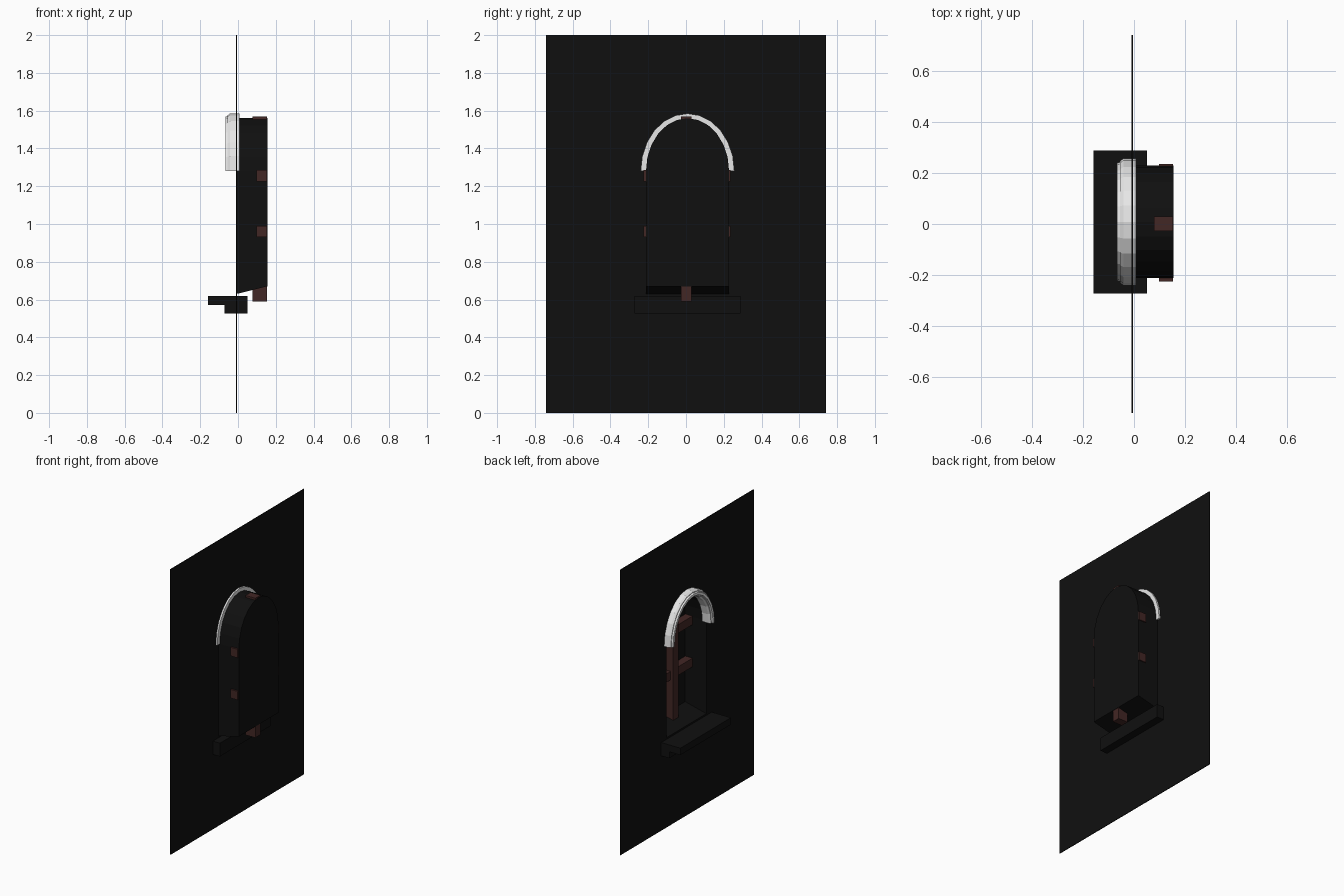
import bpy
import bmesh
from math import pi, cos, sin

cube = bpy.data.objects.get("Cube")
if cube:
    bpy.data.objects.remove(cube)


def material(name, rgb):
    m = bpy.data.materials.new(name)
    m.use_nodes = True
    m.diffuse_color = (*rgb, 1)
    m.node_tree.nodes["Principled BSDF"].inputs["Base Color"].default_value = (*rgb, 1)
    return m


DARK = material("near_black_wall", (0.005, 0.005, 0.005))
WOOD = material("dark_red_brown_wood", (0.055, 0.02, 0.018))
WHITE = material("off_white_trim", (0.8, 0.8, 0.8))

CY = 0.008       # centre line of the window
SPRING = 1.28    # height where the arch begins
WALL_X = -0.007
BACK_X = 0.155
SEGMENTS = 12


def finish(name, bm, mat, recalc=True):
    if recalc:
        bmesh.ops.recalc_face_normals(bm, faces=bm.faces)
    mesh = bpy.data.meshes.new(name)
    bm.to_mesh(mesh)
    bm.free()
    mesh.materials.append(mat)
    obj = bpy.data.objects.new(name, mesh)
    bpy.context.collection.objects.link(obj)
    return obj


def box(name, low, high, mat):
    bm = bmesh.new()
    bmesh.ops.create_cube(bm, size=1)
    for v in bm.verts:
        v.co = [(a + b) / 2 + c * (b - a) for a, b, c in zip(low, high, v.co)]
    return finish(name, bm, mat)


def arch(half_width, rise):
    """Points (y, z) over the arch from one springing point to the other."""
    angles = [pi * i / SEGMENTS for i in range(SEGMENTS + 1)]
    return [(CY + half_width * cos(a), SPRING + rise * sin(a)) for a in angles]


def opening(bottom):
    return [(CY + 0.22, bottom)] + arch(0.22, 0.28) + [(CY - 0.22, bottom)]


def ring(bm, x, points):
    return [bm.verts.new((x, y, z)) for y, z in points]


def pairs(items):
    return zip(items, items[1:] + items[:1])


# Thin wall sheet with an arched opening
bm = bmesh.new()
edges = []
for outline in ([(-0.74, 0), (0.74, 0), (0.74, 2), (-0.74, 2)], opening(0.63)):
    edges += [bm.edges.new(p) for p in pairs(ring(bm, WALL_X, outline))]
bmesh.ops.triangle_fill(bm, edges=edges, use_beauty=True, normal=(1, 0, 0))
wall = finish("wall", bm, DARK)
solid = wall.modifiers.new("thickness", "SOLIDIFY")
solid.thickness = 0.005
solid.offset = 0

# Recess lining with a sloping bottom, closed by the pane
bm = bmesh.new()
front = ring(bm, WALL_X, opening(0.63))
back = ring(bm, BACK_X, opening(0.67))
for (a, b), (c, d) in zip(pairs(front), pairs(back)):
    bm.faces.new((a, b, d, c))
finish("window_recess", bm, DARK)

bm = bmesh.new()
bm.faces.new(ring(bm, BACK_X, opening(0.67)))
finish("window_pane", bm, DARK, recalc=False)

# Wooden upright and two crossbars
box("window_upright", (0.078, -0.027, 0.59), (0.153, 0.03, 1.568), WOOD)
for name, z in (("lower_crossbar", 0.96), ("upper_crossbar", 1.255)):
    box(name, (0.098, CY - 0.232, z - 0.03), (0.153, CY + 0.227, z + 0.03), WOOD)

# Stepped arch moulding: (inset from the outer edge, x) swept over the arch
profile = [(0, 0.007), (0, -0.042), (0.009, -0.055), (0.014, -0.055),
           (0.017, -0.066), (0.034, -0.066), (0.037, -0.055),
           (0.042, -0.055), (0.05, -0.042), (0.05, 0.007)]
bm = bmesh.new()
rails = [ring(bm, x, arch(0.248 - inset, 0.305 - inset)) for inset, x in profile]
for a, b in pairs(rails):
    for i in range(SEGMENTS):
        bm.faces.new((a[i], a[i + 1], b[i + 1], b[i]))
for end in (0, -1):
    bm.faces.new([rail[end] for rail in rails])
finish("arch_moulding", bm, WHITE)

# Two-step window sill
box("sill_slab", (-0.158, -0.272, 0.57), (0.05, 0.288, 0.618), DARK)
box("sill_support", (-0.072, -0.272, 0.525), (0.05, 0.288, 0.57), DARK)
